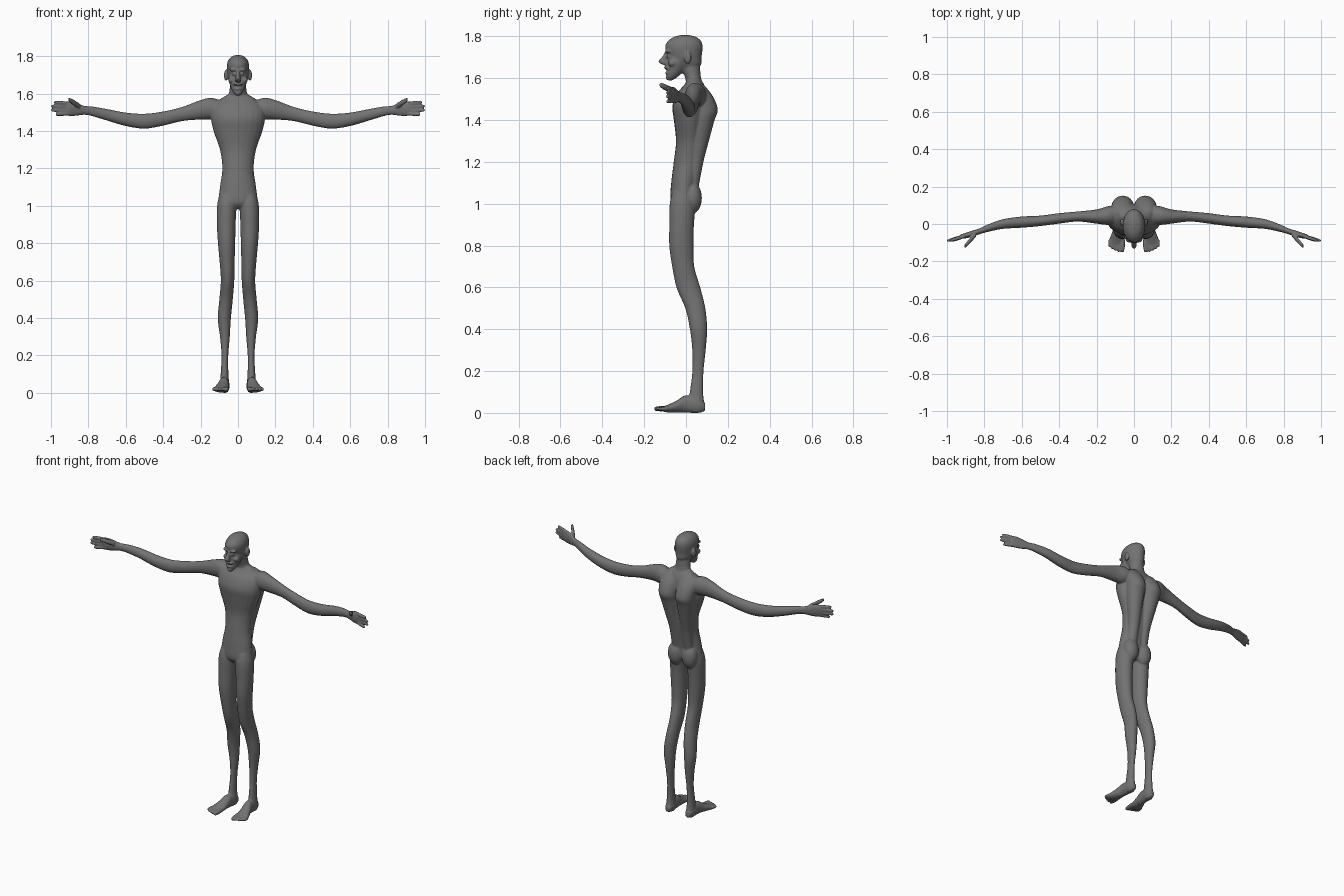
import bpy, bmesh, math
from mathutils import Vector

bm = bmesh.new()
SEG = 24


def spline(a, b, c, d, t):
    return 0.5 * (2*b + (c - a)*t + (2*a - 5*b + 4*c - d)*t*t + (3*b - a - 3*c + d)*t**3)


def loft(axis, sections, steps=5, mirror=True):
    """Smooth tube through (x, y, z, radius1, radius2) sections; rings lie across the axis."""
    n = len(sections)
    rows = []
    for i in range(n - 1):
        quad = [sections[max(0, min(n - 1, i + k))] for k in (-1, 0, 1, 2)]
        for s in range(steps):
            rows.append([spline(*v, s / steps) for v in zip(*quad)])
    rows.append(list(sections[-1]))
    u, v = {'x': ((0, 1, 0), (0, 0, 1)), 'y': ((1, 0, 0), (0, 0, 1)),
            'z': ((1, 0, 0), (0, 1, 0))}[axis]
    u, v = Vector(u), Vector(v)
    for side in ((1, -1) if mirror else (1,)):
        rings = []
        for x, y, z, r1, r2 in rows:
            ring = []
            for k in range(SEG):
                a = 2 * math.pi * k / SEG
                p = Vector((x, y, z)) + u * max(r1, .001) * math.cos(a) + v * max(r2, .001) * math.sin(a)
                ring.append(bm.verts.new((p.x * side, p.y, p.z)))
            rings.append(ring)
        faces = [bm.faces.new(rings[0]), bm.faces.new(rings[-1][::-1])]
        for a, b in zip(rings, rings[1:]):
            for k in range(SEG):
                j = (k + 1) % SEG
                faces.append(bm.faces.new((a[j], a[k], b[k], b[j])))
        bmesh.ops.recalc_face_normals(bm, faces=faces)


def blob(x, y, z, rx, ry, rz, mirror=True):
    """Ellipsoid, mirrored across x when asked."""
    rows = []
    for i in range(9):
        a = math.pi * (i + .15) / 8.3 - math.pi / 2
        rows.append((x, y, z + rz * math.sin(a), rx * math.cos(a), ry * math.cos(a)))
    loft('z', rows, 2, mirror)


def digit(axis, base, tip, r):
    """Finger or toe with a rounded end."""
    base, tip = Vector(base), Vector(tip)
    loft(axis, [(*base.lerp(tip, t), r * k, r * k)
                for t, k in ((0, 1), (.45, 1.08), (.8, .95), (.95, .75), (1, .35))], 3)


# torso and neck
loft('z', [(0, -.01, .985, .04, .035), (0, -.012, 1.02, .1, .062), (0, -.008, 1.1, .097, .063),
           (0, .006, 1.2, .084, .065), (0, .018, 1.3, .096, .066), (0, .02, 1.4, .13, .078),
           (0, .02, 1.47, .145, .085), (0, .03, 1.53, .14, .072), (0, .04, 1.575, .09, .045),
           (0, .035, 1.6, .05, .03)], mirror=False)
loft('z', [(0, .05, 1.53, .08, .045), (0, .035, 1.6, .05, .038), (0, .022, 1.65, .043, .045),
           (0, .015, 1.7, .04, .045)], mirror=False)
# back muscles either side of the spine, and buttocks
loft('z', [(.042, .03, 1.08, .03, .03), (.042, .048, 1.2, .036, .035), (.05, .064, 1.3, .045, .045),
           (.058, .08, 1.4, .057, .056), (.06, .09, 1.45, .06, .062), (.062, .08, 1.51, .06, .052),
           (.06, .06, 1.56, .05, .035), (.055, .05, 1.585, .02, .015)])
blob(.05, .03, 1.03, .05, .046, .075)

# head: skull, jaw and facial features
loft('z', [(0, .012, 1.64, .03, .04), (0, .008, 1.67, .048, .065), (0, -.004, 1.70, .056, .078),
           (0, -.01, 1.75, .06, .09), (0, -.007, 1.78, .052, .079), (0, -.005, 1.80, .034, .052),
           (0, -.005, 1.809, .01, .015)], mirror=False)
loft('z', [(0, -.077, 1.592, .012, .012), (0, -.066, 1.61, .027, .028), (0, -.05, 1.64, .04, .042),
           (0, -.042, 1.68, .05, .047), (0, -.04, 1.71, .045, .048)], mirror=False)
loft('z', [(0, -.09, 1.73, .008, .01), (0, -.1, 1.705, .01, .014), (0, -.11, 1.684, .014, .022),
           (0, -.104, 1.672, .015, .018), (0, -.095, 1.665, .01, .01)], mirror=False)
blob(.022, -.086, 1.73, .024, .014, .009)
blob(.021, -.083, 1.708, .011, .011, .009)
blob(.036, -.066, 1.675, .017, .02, .017)
blob(0, -.09, 1.652, .027, .017, .007, False)
blob(0, -.085, 1.627, .024, .016, .007, False)
blob(0, -.084, 1.606, .015, .014, .012, False)
blob(.064, .008, 1.70, .011, .018, .03)

# arms and palms
loft('x', [(.08, .05, 1.515, .05, .045), (.14, .045, 1.522, .05, .058), (.2, .04, 1.516, .038, .052),
           (.3, .04, 1.493, .027, .038), (.4, .03, 1.469, .028, .038), (.5, .017, 1.455, .028, .04),
           (.6, .01, 1.465, .03, .036), (.7, .0, 1.489, .026, .031), (.78, -.022, 1.508, .02, .026),
           (.82, -.037, 1.513, .016, .024), (.86, -.05, 1.518, .016, .034), (.9, -.062, 1.522, .015, .04),
           (.93, -.068, 1.522, .01, .034)])
# fingers and thumb
for z0, z1, tip in ((1.549, 1.556, .985), (1.531, 1.535, 1.0), (1.513, 1.513, 1.0), (1.496, 1.49, .975)):
    digit('x', (.9, -.063, z0), (tip, -.09, z1), .0095)
digit('x', (.845, -.055, 1.535), (.908, -.123, 1.572), .014)

# legs
loft('z', [(.055, -.01, 1.06, .045, .055), (.06, -.016, 1.0, .052, .062), (.063, -.021, .9, .05, .059),
           (.061, -.022, .8, .046, .058), (.058, -.013, .7, .04, .053), (.056, .012, .6, .036, .057),
           (.064, .045, .5, .036, .048), (.073, .06, .4, .035, .041), (.07, .062, .3, .026, .032),
           (.07, .057, .2, .018, .027), (.072, .05, .1, .021, .032), (.072, .05, .04, .026, .038),
           (.072, .05, .008, .02, .03)])
# feet and toes
loft('y', [(.072, .092, .03, .014, .018), (.072, .06, .038, .027, .036), (.075, 0, .045, .028, .042),
           (.082, -.04, .034, .034, .03), (.09, -.08, .024, .041, .02), (.095, -.108, .02, .036, .013)])
for i, (x, tip) in enumerate(((.064, -.152), (.084, -.15), (.101, -.143), (.117, -.134), (.131, -.122))):
    digit('y', (x - .004, -.085, .024), (x, tip, .021), .0125 if i == 0 else .009)

# fuse all parts into one smooth skin
src_mesh = bpy.data.meshes.new("body_parts")
bm.to_mesh(src_mesh)
bm.free()
src = bpy.data.objects.new("body_parts", src_mesh)
bpy.context.collection.objects.link(src)
remesh = src.modifiers.new("fuse", 'REMESH')
remesh.mode = 'VOXEL'
remesh.voxel_size = .0045
smooth = src.modifiers.new("soften", 'SMOOTH')
smooth.factor, smooth.iterations = .5, 5
bpy.context.view_layer.update()
mesh = bpy.data.meshes.new_from_object(src.evaluated_get(bpy.context.evaluated_depsgraph_get()))
bpy.data.objects.remove(src)
body = bpy.data.objects.new("body", mesh)
bpy.context.collection.objects.link(body)
low = min(v.co.z for v in mesh.vertices)
for v in mesh.vertices:
    v.co.z -= low
for p in mesh.polygons:
    p.use_smooth = True
grey = bpy.data.materials.new("dark grey")
grey.diffuse_color = (.17, .17, .17, 1)
mesh.materials.clear()
mesh.materials.append(grey)
